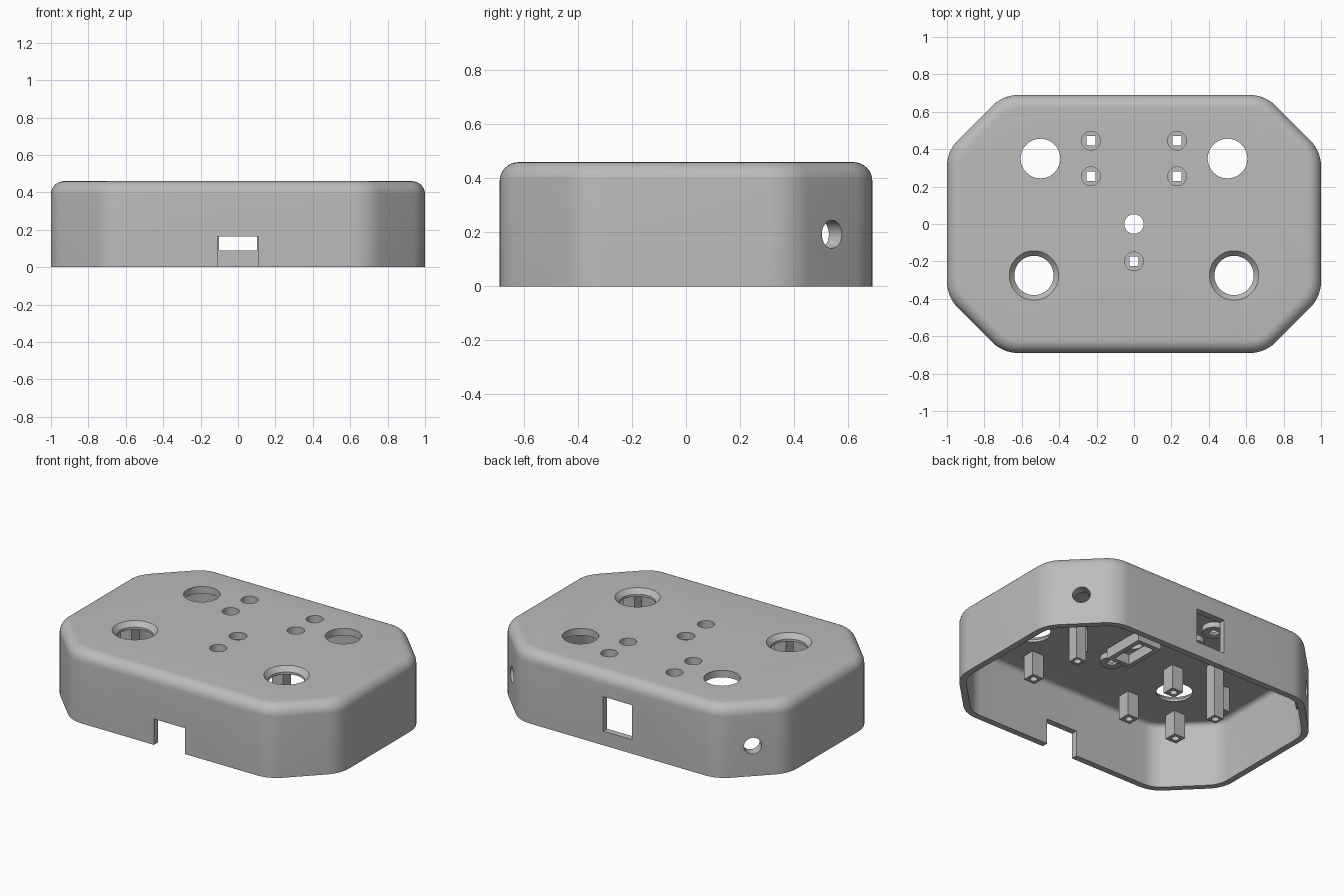
import bpy, bmesh, math
from mathutils import Matrix, Vector

cube = bpy.data.objects.get("Cube")
if cube:
    bpy.data.objects.remove(cube, do_unlink=True)

HALF_X, HALF_Y, CHAMFER_SUM, HEIGHT = 1.0, 0.69, 1.39, 0.46
CORNER, FILLET, WALL, ROOF = 0.2, 0.07, 0.04, 0.415

grey = bpy.data.materials.new("light grey plastic")
grey.use_nodes = True
grey.diffuse_color = (0.5, 0.5, 0.5, 1)
grey.node_tree.nodes["Principled BSDF"].inputs["Base Color"].default_value = (0.5, 0.5, 0.5, 1)


def finish(bm, name):
    bmesh.ops.recalc_face_normals(bm, faces=bm.faces)
    mesh = bpy.data.meshes.new(name)
    bm.to_mesh(mesh)
    bm.free()
    mesh.materials.append(grey)
    ob = bpy.data.objects.new(name, mesh)
    bpy.context.collection.objects.link(ob)
    return ob


def box(name, centre, size, turn=0):
    bm = bmesh.new()
    bmesh.ops.create_cube(bm, size=1, matrix=Matrix.Translation(centre)
                          @ Matrix.Rotation(turn, 4, 'Z') @ Matrix.Diagonal((*size, 1)))
    return finish(bm, name)


def cylinder(name, centre, radius, depth, top_radius=None, direction=(0, 0, 1)):
    bm = bmesh.new()
    turn = Vector((0, 0, 1)).rotation_difference(Vector(direction)).to_matrix().to_4x4()
    bmesh.ops.create_cone(bm, cap_ends=True, segments=48, radius1=radius,
                          radius2=top_radius or radius, depth=depth,
                          matrix=Matrix.Translation(centre) @ turn)
    return finish(bm, name)


def boolean(target, other, operation='DIFFERENCE'):
    mod = target.modifiers.new("cut", 'BOOLEAN')
    mod.operation, mod.object, mod.solver = operation, other, 'EXACT'
    select(target)
    bpy.ops.object.modifier_apply(modifier=mod.name)
    bpy.data.objects.remove(other, do_unlink=True)


def select(ob):
    bpy.ops.object.select_all(action='DESELECT')
    ob.select_set(True)
    bpy.context.view_layer.objects.active = ob


def outline(inset, steps=7):
    """Chamfered rectangle with rounded corners, moved inwards by inset."""
    diagonal = CHAMFER_SUM - CORNER * math.sqrt(2)
    side, end = HALF_X - CORNER, HALF_Y - CORNER
    centres = [(side, diagonal - side), (diagonal - end, end)]
    quarter = []
    for i, (cx, cy) in enumerate(centres):
        for k in range(steps + 1):
            a = math.pi / 4 * (i + k / steps)
            quarter.append((cx + (CORNER - inset) * math.cos(a), cy + (CORNER - inset) * math.sin(a)))
    left = [(-x, y) for x, y in reversed(quarter)]
    half = quarter + left
    return half + [(-x, -y) for x, y in half]


def loft(name, layers):
    """Stack outlines given as (inset, height) and cap both ends."""
    bm = bmesh.new()
    rings = [[bm.verts.new((x, y, z)) for x, y in outline(inset)] for inset, z in layers]
    n = len(rings[0])
    for low, high in zip(rings, rings[1:]):
        for i in range(n):
            j = (i + 1) % n
            bm.faces.new((low[i], low[j], high[j], high[i]))
    bm.faces.new(rings[0])
    bm.faces.new(rings[-1])
    return finish(bm, name)


# Shell: rounded top edge outside, hollow below
def rounded(inset, bottom, top, radius, steps=8):
    layers = [(inset, bottom)]
    for k in range(steps + 1):
        a = math.pi / 2 * k / steps
        layers.append((inset + radius * (1 - math.cos(a)), top - radius + radius * math.sin(a)))
    return layers


shell = loft("case_shell", rounded(0, 0, HEIGHT, FILLET))
boolean(shell, loft("hollow", rounded(WALL, -0.1, ROOF, 0.03)))

# Pads behind the rear corner holes
for s in (-1, 1):
    turn = s * math.pi / 4
    boolean(shell, box("corner_pad", (s * 0.82, 0.51, 0.193), (0.05, 0.16, 0.17), turn), 'UNION')

# Light holders under the roof and the sensor frame in the middle
lights = [(s * 0.23, y) for s in (-1, 1) for y in (0.255, 0.445)] + [(0, -0.2)]
for x, y in lights:
    boolean(shell, cylinder("light_boss", (x, y, 0.405), 0.068, 0.05), 'UNION')
frame = box("sensor_frame", (0, 0, 0.39), (0.17, 0.28, 0.08))
boolean(frame, box("frame_opening", (0, 0, 0.38), (0.11, 0.22, 0.3)))

# Roof openings
for x, y in lights:
    boolean(shell, cylinder("light_bore", (x, y, 0.45), 0.05, 0.1))
    boolean(shell, box("light_slot", (x, y, 0.4), (0.05, 0.05, 0.2)))
boolean(shell, cylinder("centre_hole", (0, 0, 0.42), 0.052, 0.2))
for s in (-1, 1):
    boolean(shell, cylinder("rear_button_hole", (s * 0.5, 0.35, 0.42), 0.106, 0.2))
    boolean(shell, cylinder("stick_hole", (s * 0.535, -0.275, 0.42), 0.105, 0.2))
    boolean(shell, cylinder("stick_countersink", (s * 0.535, -0.275, 0.455), 0.105, 0.05, 0.15))

# Wall openings: front notch, rear window, corner holes
boolean(shell, box("front_notch", (0, -0.68, 0.0325), (0.22, 0.2, 0.265)))
boolean(shell, box("rear_window", (0, 0.68, 0.2), (0.205, 0.2, 0.22)))
for s in (-1, 1):
    boolean(shell, cylinder("corner_hole", (s * 0.85, 0.54, 0.193), 0.052, 0.4, direction=(s, 1, 0)))


# Square mounting posts with screw holes
def post(name, x, y, bottom, width):
    top = ROOF + 0.01
    ob = box(name, (x, y, (top + bottom) / 2), (width, width, top - bottom))
    boolean(ob, cylinder("screw_hole", (x, y, bottom), 0.022, 0.2))
    return ob


parts = [shell, frame]
for s, side in ((1, "left"), (-1, "right")):
    for dx in (-0.175, 0.175):
        for dy in (-0.2, 0.2):
            parts.append(post(f"{side}_stick_post", s * 0.535 + dx, -0.275 + dy, 0.26, 0.08))
    parts.append(post(f"{side}_long_post", s * 0.52, 0.11, 0.06, 0.07))

for ob in parts:
    select(ob)
    bpy.ops.object.shade_smooth_by_angle(angle=math.radians(30))
